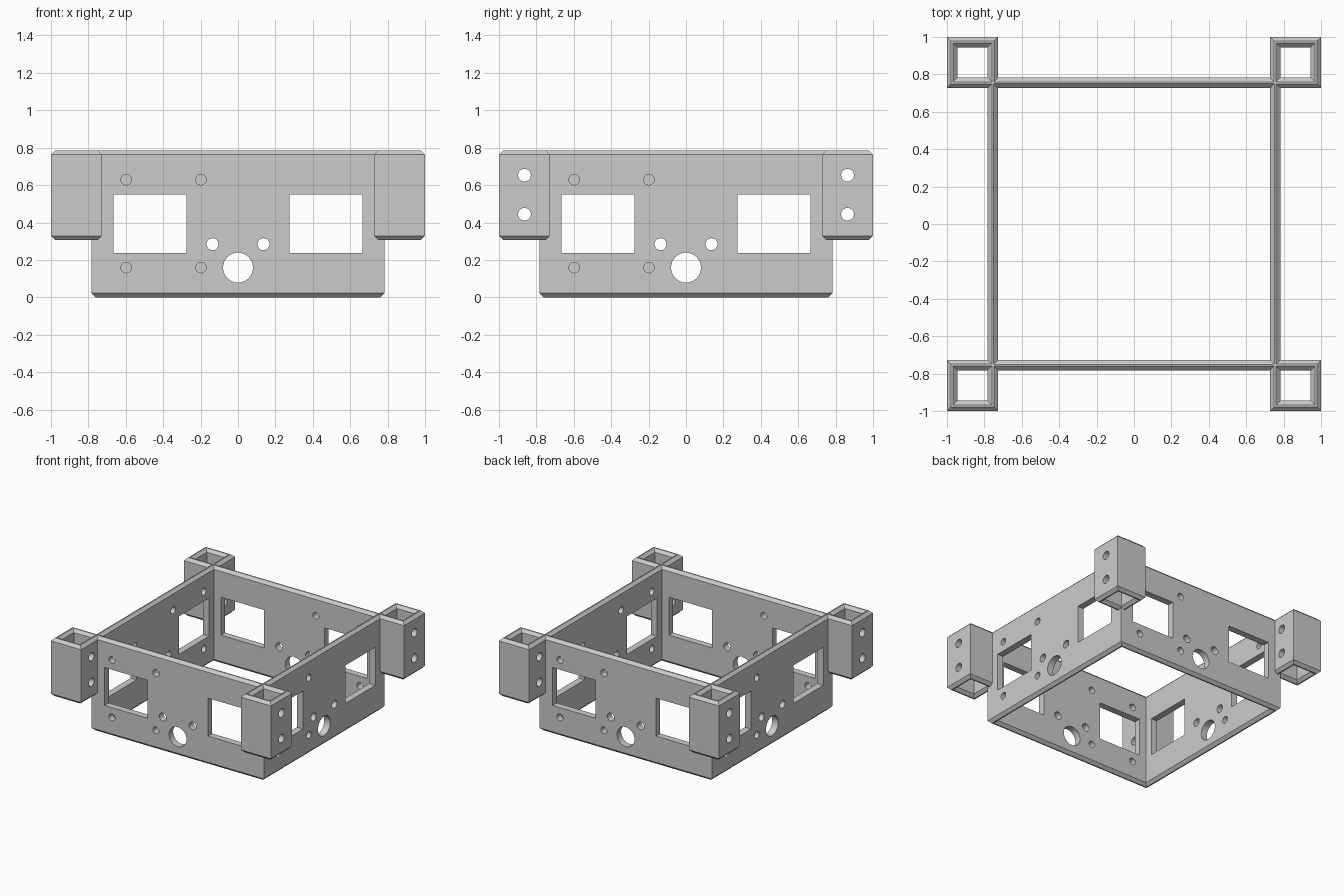
import bpy
import bmesh
from math import pi
from mathutils import Matrix, Vector

cube = bpy.data.objects.get("Cube")
if cube:
    bpy.data.objects.remove(cube, do_unlink=True)

TOP = 0.785       # common top edge
WALL = 0.055      # wall thickness
CHAMFER = 0.0225  # bevel on every top and bottom rim
FRAME = 0.783     # outer half width of the frame
POST = 0.1365     # outer half width of a corner post
POST_POS = 1 - POST

grey = bpy.data.materials.new("plain_grey")
grey.use_nodes = True
colour = (0.6, 0.6, 0.6, 1)
grey.diffuse_color = colour
grey.node_tree.nodes["Principled BSDF"].inputs["Base Color"].default_value = colour


def new_object(name, bm):
    bmesh.ops.recalc_face_normals(bm, faces=bm.faces[:])
    mesh = bpy.data.meshes.new(name)
    bm.to_mesh(mesh)
    bm.free()
    mesh.materials.append(grey)
    obj = bpy.data.objects.new(name, mesh)
    bpy.context.collection.objects.link(obj)
    return obj


def square_ring(name, half, bottom, centre=(0, 0)):
    """Square tube swept from a wall section with chamfered rims."""
    c, inner = CHAMFER, half - WALL
    section = [(half, bottom + c), (half, TOP - c), (half - c, TOP), (inner + c, TOP),
               (inner, TOP - c), (inner, bottom + c), (inner + c, bottom), (half - c, bottom)]
    bm = bmesh.new()
    loops = [[bm.verts.new((centre[0] + sx * r, centre[1] + sy * r, z)) for r, z in section]
             for sx, sy in ((-1, -1), (1, -1), (1, 1), (-1, 1))]
    n = len(section)
    for a, b in zip(loops, loops[1:] + loops[:1]):
        for i in range(n):
            j = (i + 1) % n
            bm.faces.new((a[i], a[j], b[j], b[i]))
    return new_object(name, bm)


def add_drill(bm, turn, x, y, z, radius, depth):
    """Round cutter along y, turned about z."""
    place = turn @ Matrix.Translation((x, y, z)) @ Matrix.Rotation(pi / 2, 4, "X")
    bmesh.ops.create_cone(bm, cap_ends=True, segments=32, radius1=radius,
                          radius2=radius, depth=depth, matrix=place)


def add_window(bm, turn, x, y, z, width, height, depth):
    size = Matrix.Diagonal(Vector((width, depth, height, 1)))
    bmesh.ops.create_cube(bm, size=1, matrix=turn @ Matrix.Translation((x, y, z)) @ size)


def cut(obj, cutter_bm):
    """Subtract the cutter and keep the finished mesh."""
    cutter = new_object("cutter", cutter_bm)
    cutter.hide_render = True
    mod = obj.modifiers.new("holes", "BOOLEAN")
    mod.operation = "DIFFERENCE"
    mod.solver = "EXACT"
    mod.object = cutter
    graph = bpy.context.evaluated_depsgraph_get()
    mesh = bpy.data.meshes.new_from_object(obj.evaluated_get(graph))
    obj.modifiers.clear()
    obj.data = mesh
    mesh.name = obj.name
    bpy.data.objects.remove(cutter, do_unlink=True)


# Main frame: the same openings repeat on all four walls
frame = square_ring("frame", FRAME, 0)
cutters = bmesh.new()
wall_y = -(FRAME - WALL / 2)
for quarter in range(4):
    turn = Matrix.Rotation(quarter * pi / 2, 4, "Z")
    for side in (-1, 1):
        add_window(cutters, turn, side * 0.47, wall_y, 0.394, 0.39, 0.312, 0.12)
        add_drill(cutters, turn, side * 0.136, wall_y, 0.284, 0.032, 0.12)
    add_drill(cutters, turn, 0, wall_y, 0.159, 0.08, 0.12)
    for x in (-0.598, -0.198):
        for z in (0.159, 0.629):
            add_drill(cutters, turn, x, wall_y, z, 0.028, 0.12)
cut(frame, cutters)

# Corner posts: open square tubes with two cross holes running left to right
sideways = Matrix.Rotation(pi / 2, 4, "Z")
for sx, x_name in ((1, "left"), (-1, "right")):
    for sy, y_name in ((-1, "front"), (1, "back")):
        post = square_ring(f"{y_name}_{x_name}_corner_post", POST, 0.306,
                           (sx * POST_POS, sy * POST_POS))
        cutters = bmesh.new()
        for z in (0.444, 0.653):
            add_drill(cutters, sideways, sy * POST_POS, -sx * POST_POS, z, 0.034, 0.4)
        cut(post, cutters)
